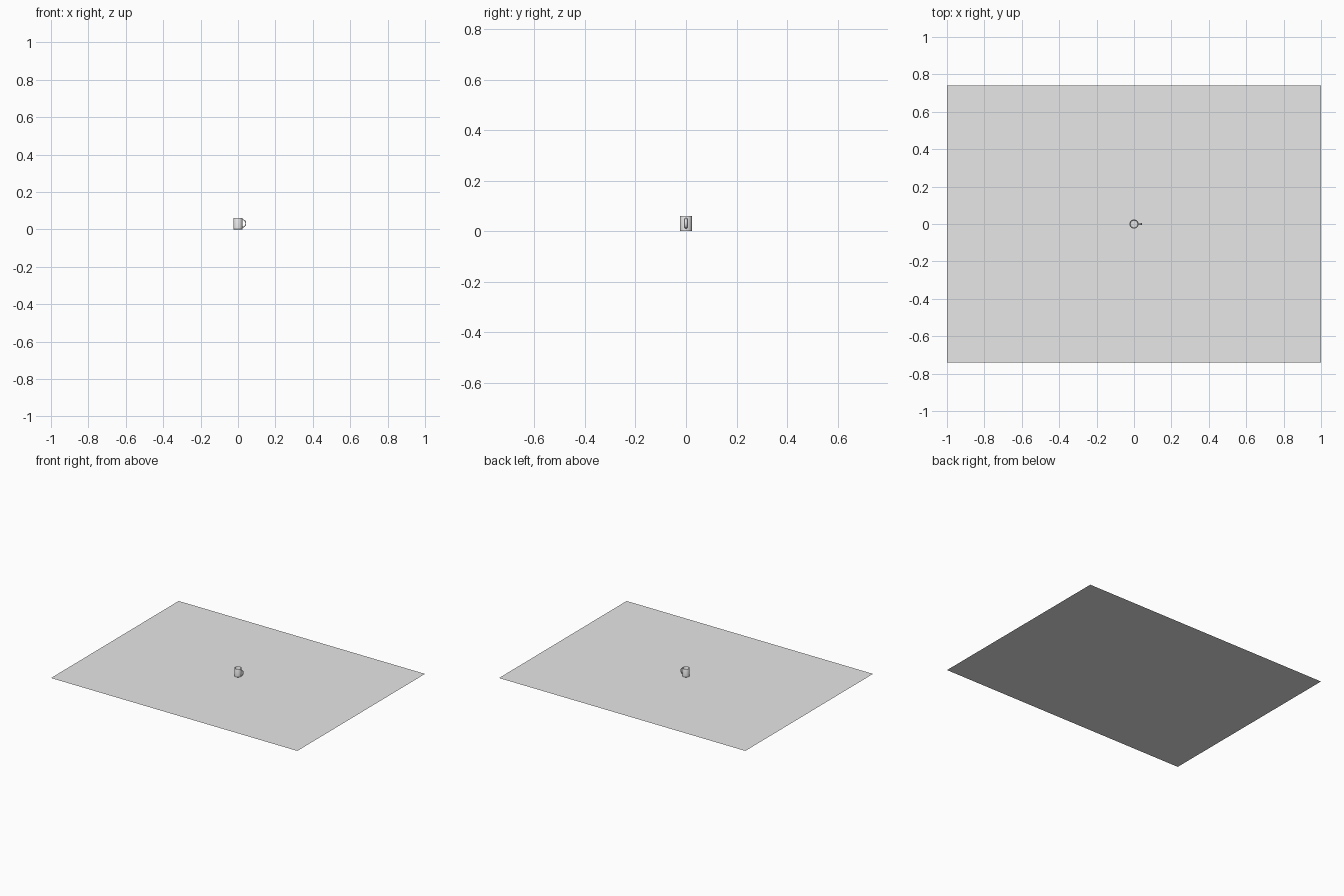
import bpy, bmesh, math

if "Cube" in bpy.data.objects:
    bpy.data.objects.remove(bpy.data.objects["Cube"])

grey = bpy.data.materials.new("plain grey")
grey.diffuse_color = (0.8, 0.8, 0.8, 1)
grey.use_nodes = True
grey.node_tree.nodes["Principled BSDF"].inputs["Base Color"].default_value = grey.diffuse_color


def make_object(name, bm, smooth=True):
    bmesh.ops.recalc_face_normals(bm, faces=bm.faces)
    mesh = bpy.data.meshes.new(name)
    bm.to_mesh(mesh)
    bm.free()
    mesh.materials.append(grey)
    ob = bpy.data.objects.new(name, mesh)
    bpy.context.collection.objects.link(ob)
    if smooth:
        bpy.ops.object.select_all(action='DESELECT')
        ob.select_set(True)
        bpy.context.view_layer.objects.active = ob
        bpy.ops.object.shade_smooth_by_angle(angle=math.radians(40))
    return ob


# table top: a flat sheet, facing up
bpy.ops.mesh.primitive_plane_add(size=2)
table = bpy.context.object
table.name = "table_top"
table.scale.y = 0.74
table.data.materials.append(grey)

# mug body: hollow lathe with a thin wall
profile = [(0, 0.0005), (0.0225, 0.0005), (0.0238, 0.002), (0.0238, 0.059),
           (0.0232, 0.06), (0.0216, 0.06), (0.021, 0.059), (0.021, 0.005),
           (0.0195, 0.0035), (0, 0.0035)]
bm = bmesh.new()
verts = [bm.verts.new((r, 0, z)) for r, z in profile]
edges = [bm.edges.new(pair) for pair in zip(verts, verts[1:])]
bmesh.ops.spin(bm, geom=verts + edges, cent=(0, 0, 0), axis=(0, 0, 1),
               angle=2 * math.pi, steps=48)
bmesh.ops.remove_doubles(bm, verts=bm.verts, dist=0.00001)
make_object("mug_body", bm)

# handle: oval strap swept from the upper to the lower wall
bm = bmesh.new()
steps, sides = 24, 12
rings = []
for i in range(steps + 1):
    a = math.radians(100 - 200 * i / steps)
    c, s = math.cos(a), math.sin(a)
    ring = []
    for j in range(sides):
        b = 2 * math.pi * j / sides
        t, w = 0.002 * math.cos(b), 0.005 * math.sin(b)
        ring.append(bm.verts.new((0.0255 + (0.016 + t) * c, w,
                                  0.032 + (0.0195 + t) * s)))
    rings.append(ring)
for r0, r1 in zip(rings, rings[1:]):
    for j in range(sides):
        k = (j + 1) % sides
        bm.faces.new((r0[j], r0[k], r1[k], r1[j]))
bm.faces.new(rings[0])
bm.faces.new(rings[-1])
make_object("mug_handle", bm)
